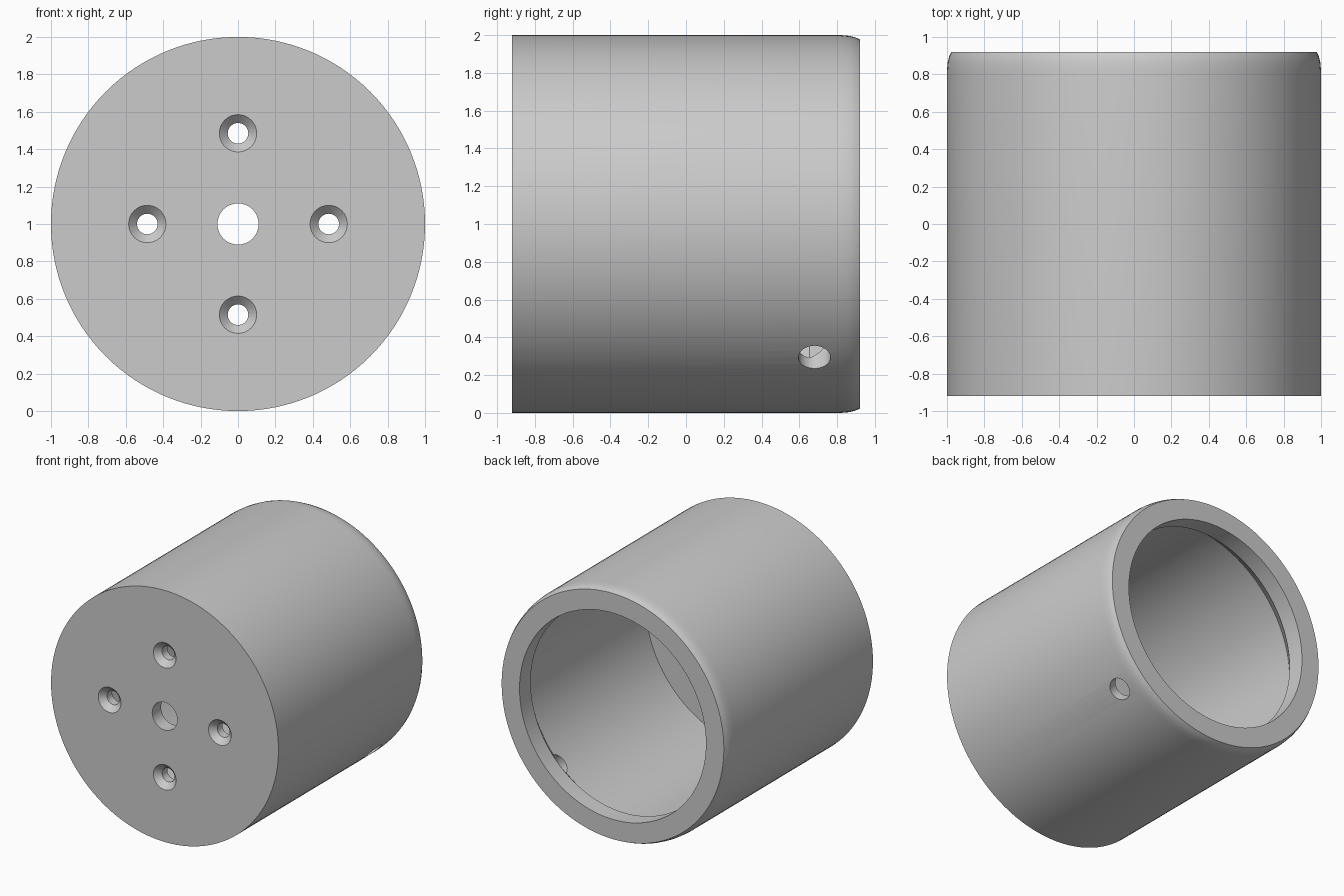
import bpy, bmesh, math
from mathutils import Matrix, Vector

cube = bpy.data.objects.get("Cube")
if cube:
    bpy.data.objects.remove(cube, do_unlink=True)

grey = bpy.data.materials.new("plain_grey")
grey.use_nodes = True
colour = (0.6, 0.6, 0.6, 1)
grey.diffuse_color = colour
grey.node_tree.nodes["Principled BSDF"].inputs["Base Color"].default_value = colour


def lathe(name, profile, steps, matrix=Matrix()):
    """Revolve a closed (radius, y) profile around the y axis."""
    bm = bmesh.new()
    verts = [bm.verts.new((r, y, 0)) for r, y in profile]
    edges = [bm.edges.new((a, b)) for a, b in zip(verts, verts[1:] + verts[:1])]
    bmesh.ops.spin(bm, geom=verts + edges, cent=(0, 0, 0), axis=(0, 1, 0),
                   angle=math.tau, steps=steps, use_merge=True)
    bmesh.ops.remove_doubles(bm, verts=bm.verts, dist=1e-5)
    loose = [e for e in bm.edges if not e.link_faces]
    bmesh.ops.delete(bm, geom=loose, context="EDGES")
    bmesh.ops.recalc_face_normals(bm, faces=bm.faces)
    mesh = bpy.data.meshes.new(name)
    bm.to_mesh(mesh)
    bm.free()
    mesh.materials.append(grey)
    obj = bpy.data.objects.new(name, mesh)
    obj.matrix_world = matrix
    bpy.context.collection.objects.link(obj)
    return obj


# Main body: open at the back with a retaining lip, centre hole in the front wall
FRONT, BACK, FLOOR = -0.92, 0.92, -0.81
body = lathe("cylinder_housing", [
    (0.11, FRONT), (1, FRONT), (1, 0.82), (0.996, 0.865), (0.989, 0.895),
    (0.977, BACK), (0.82, BACK), (0.82, 0.78), (0.925, 0.655),
    (0.925, FLOOR), (0.11, FLOOR)], 128, Matrix.Translation((0, 0, 1)))

# Four countersunk screw holes in the front wall
cutters = []
sink = [(0, FRONT - 0.05), (0.15, FRONT - 0.05), (0.055, FRONT + 0.045),
        (0.055, FLOOR + 0.05), (0, FLOOR + 0.05)]
for i in range(4):
    angle = i * math.pi / 2
    place = Matrix.Translation((0.485 * math.cos(angle), 0, 1 + 0.485 * math.sin(angle)))
    cutters.append(lathe("screw_hole_cutter", sink, 32, place))

# One slanted hole through the lower left side wall
outward = Vector((1, 0, -1)).normalized()
turn = outward.to_track_quat("Y", "Z").to_matrix().to_4x4()
cutters.append(lathe("side_hole_cutter", [(0, 0.7), (0.085, 0.7), (0.085, 1.1), (0, 1.1)],
                     32, Matrix.Translation((0, 0.68, 1)) @ turn))

# Cut the holes and discard the cutters
bpy.context.view_layer.update()
bpy.ops.object.select_all(action="DESELECT")
body.select_set(True)
bpy.context.view_layer.objects.active = body
for cutter in cutters:
    cutter.hide_render = True
    mod = body.modifiers.new("hole", "BOOLEAN")
    mod.operation = "DIFFERENCE"
    mod.solver = "EXACT"
    mod.object = cutter
    bpy.ops.object.modifier_apply(modifier=mod.name)
    bpy.data.objects.remove(cutter, do_unlink=True)

bpy.ops.object.shade_smooth_by_angle(angle=math.radians(30))
